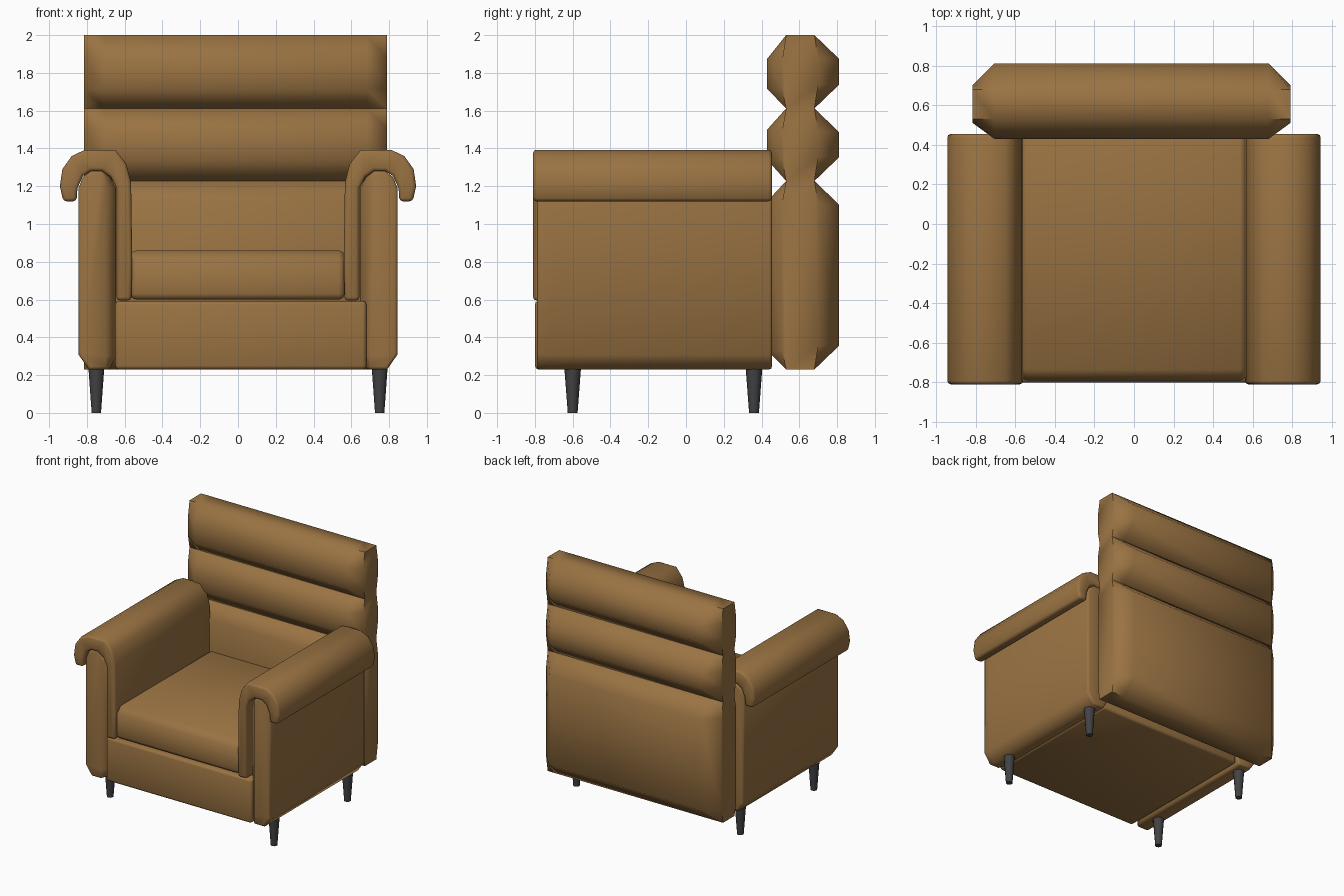
import bpy, bmesh, math

if "Cube" in bpy.data.objects:
    bpy.data.objects.remove(bpy.data.objects["Cube"])


def material(name, rgb):
    m = bpy.data.materials.new(name)
    m.diffuse_color = (*rgb, 1)
    m.use_nodes = True
    m.node_tree.nodes["Principled BSDF"].inputs["Base Color"].default_value = m.diffuse_color
    return m


LEATHER = material("tan leather", (0.32, 0.17, 0.055))
DARK = material("dark grey wood", (0.055, 0.055, 0.06))


def finish(bm, name, mat, bevel=0.0, angle=60):
    """Clean the mesh, soften hard edges and link it as a named object."""
    bmesh.ops.remove_doubles(bm, verts=bm.verts, dist=0.0005)
    bmesh.ops.recalc_face_normals(bm, faces=bm.faces)
    if bevel:
        hard = [e for e in bm.edges if e.calc_face_angle(0) > math.radians(60)]
        bmesh.ops.bevel(bm, geom=hard, offset=bevel, segments=2, profile=0.5, affect='EDGES')
    me = bpy.data.meshes.new(name)
    bm.to_mesh(me)
    bm.free()
    me.materials.append(mat)
    for p in me.polygons:
        p.use_smooth = True
    me.set_sharp_from_angle(angle=math.radians(angle))
    ob = bpy.data.objects.new(name, me)
    bpy.context.collection.objects.link(ob)
    return ob


def loft(name, profile, axis, stations, bevel=0.0):
    """Sweep an upright profile along x or y; each station is (position, low, high),
    squeezing the profile's horizontal coordinate into low..high."""
    bm = bmesh.new()
    rings = []
    for pos, lo, hi in stations:
        ring = []
        for h, z in profile:
            h = min(max(h, lo), hi)
            ring.append(bm.verts.new((pos, h, z) if axis == 'x' else (h, pos, z)))
        rings.append(ring)
    n = len(profile)
    for a, b in zip(rings, rings[1:]):
        for i in range(n):
            j = (i + 1) % n
            bm.faces.new((a[i], a[j], b[j], b[i]))
    bm.faces.new(rings[0])
    bm.faces.new(rings[-1])
    return finish(bm, name, LEATHER, bevel)


# Back cushions: octagonal section, tapered in depth at both ends
def back_cushion(name, z0, z1, front_low, front_high):
    prof = [(0.43, front_low), (0.53, z0), (0.68, z0), (0.81, z0 + 0.125),
            (0.81, z1 - 0.125), (0.68, z1), (0.53, z1), (0.43, front_high)]
    loft(name, prof, 'x', [(-0.815, 0.51, 0.70), (-0.705, 0, 1),
                           (0.68, 0, 1), (0.79, 0.51, 0.70)])


back_cushion("back_lower_cushion", 0.23, 1.228, 0.33, 1.12)
back_cushion("back_middle_cushion", 1.228, 1.612, 1.34, 1.50)
back_cushion("headrest_cushion", 1.612, 2.0, 1.715, 1.875)

# Base below the seat
loft("base", [(-0.65, 0.23), (0.68, 0.23), (0.68, 0.593), (-0.65, 0.593)], 'y',
     [(-0.80, -1, 1), (0.45, -1, 1)], bevel=0.02)

# Seat cushion with chamfered top edges, sloping at the front
loft("seat_cushion", [(-0.79, 0.60), (0.46, 0.60), (0.46, 0.86), (-0.735, 0.86), (-0.79, 0.81)],
     'x', [(-0.57, -1, 1), (0.565, -1, 1)], bevel=0.03)

for s, side in ((-1, "left"), (1, "right")):
    # Arm side panel: arched top, chamfered inner front edge
    panel = [(0.79, 0.23), (0.845, 0.31), (0.845, 1.19), (0.82, 1.25), (0.78, 1.28),
             (0.72, 1.28), (0.68, 1.25), (0.645, 1.19), (0.645, 0.30), (0.68, 0.23)]
    inner = sorted((s * 0.70, s * 0.845))
    loft(side + "_arm_panel", [(s * x, z) for x, z in panel], 'y',
         [(-0.79, *inner), (-0.73, -1, 1), (0.455, -1, 1)], bevel=0.015)

    # Rolled arm cover: cane-shaped section
    cover = [(0.925, 1.12), (0.943, 1.20), (0.93, 1.29), (0.88, 1.36), (0.81, 1.393),
             (0.65, 1.393), (0.592, 1.32), (0.566, 1.22), (0.56, 0.80), (0.565, 0.595),
             (0.643, 0.595), (0.643, 1.19), (0.675, 1.25), (0.72, 1.28), (0.78, 1.28),
             (0.82, 1.255), (0.85, 1.19), (0.855, 1.12)]
    loft(side + "_arm_cover", [(s * x, z) for x, z in cover], 'y',
         [(-0.81, -1, 1), (0.455, -1, 1)], bevel=0.018)

    # Tapered legs
    for y, end in ((-0.60, "front"), (0.36, "back")):
        bm = bmesh.new()
        bmesh.ops.create_cone(bm, cap_ends=True, segments=10, radius1=0.026,
                              radius2=0.045, depth=0.25)
        bmesh.ops.translate(bm, verts=bm.verts, vec=(s * 0.75, y, 0.125))
        finish(bm, f"{side}_{end}_leg", DARK)
